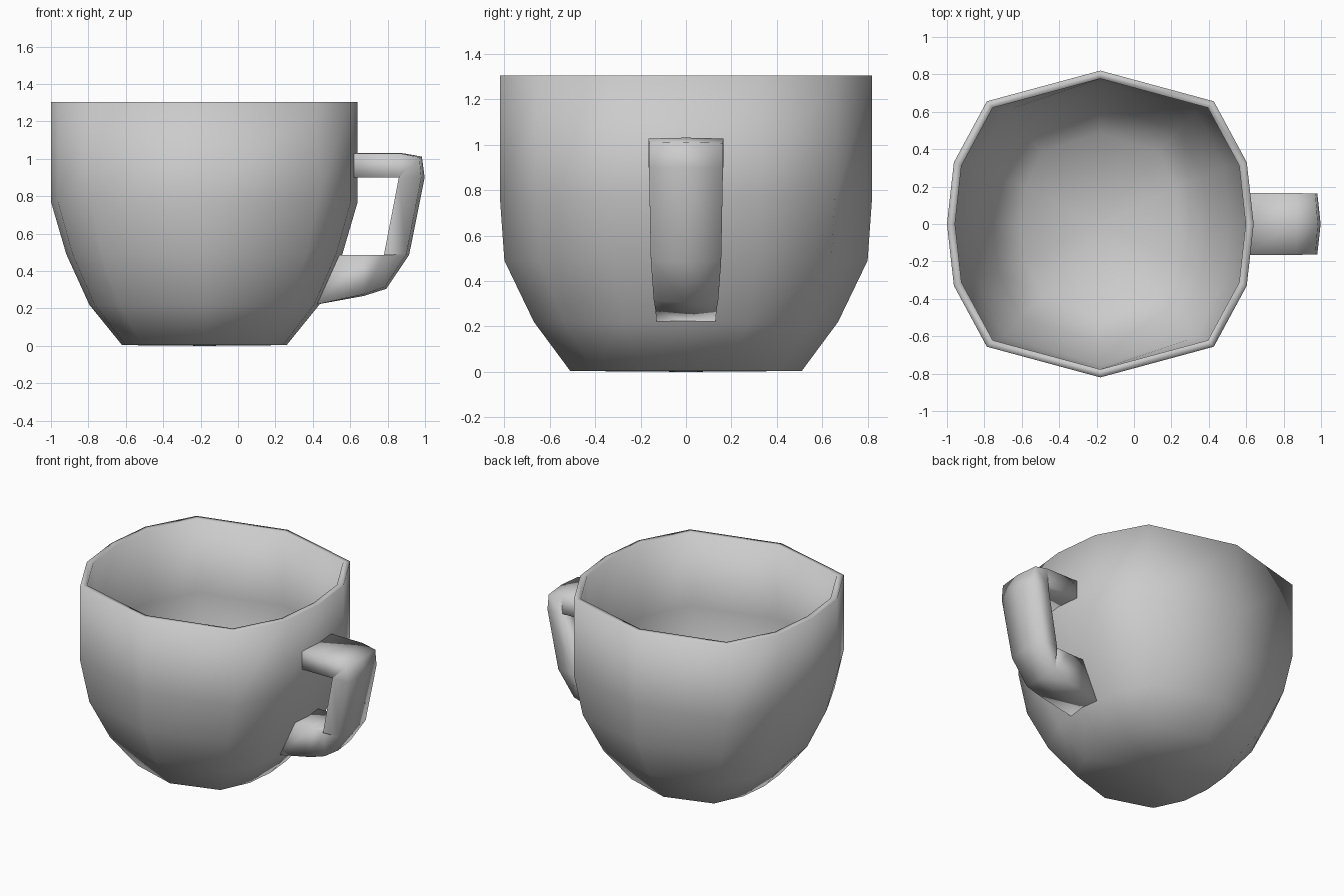
import bpy, bmesh

if "Cube" in bpy.data.objects:
    bpy.data.objects.remove(bpy.data.objects["Cube"])


def finish(bm, name):
    bmesh.ops.remove_doubles(bm, verts=bm.verts, dist=0.0005)
    bmesh.ops.recalc_face_normals(bm, faces=bm.faces)
    for f in bm.faces:
        f.smooth = True
    mesh = bpy.data.meshes.new(name)
    bm.to_mesh(mesh)
    bm.free()
    obj = bpy.data.objects.new(name, mesh)
    bpy.context.collection.objects.link(obj)
    return obj


def loft(bm, rings):
    """Bridge a list of closed point rings with quads; returns vertex rings."""
    vs = [[bm.verts.new(p) for p in ring] for ring in rings]
    for a, b in zip(vs, vs[1:]):
        n = len(a)
        for i in range(n):
            bm.faces.new((a[i], a[(i + 1) % n], b[(i + 1) % n], b[i]))
    return vs


def fan(bm, ring, centre):
    c = bm.verts.new(centre)
    for i in range(len(ring)):
        bm.faces.new((ring[i], ring[(i + 1) % len(ring)], c))


# Cup: twelve-sided outline, mirrored from one quarter, lofted up outside and down inside
CX = -0.18
quarter = [(1.0, 0.0), (0.955, 0.402), (0.74, 0.80)]
half = quarter + [(0.0, 1.0)] + [(-x, y) for x, y in reversed(quarter)]
outline = half + [(x, -y) for x, y in reversed(half[1:-1])]

# (x radius, y radius, height)
levels = [
    (0.44, 0.51, 0.004), (0.615, 0.67, 0.22), (0.738, 0.80, 0.49),
    (0.82, 0.82, 0.77), (0.82, 0.82, 1.305),
    (0.777, 0.777, 1.305), (0.777, 0.777, 0.78), (0.692, 0.755, 0.505),
    (0.573, 0.63, 0.245), (0.42, 0.485, 0.05),
]
bm = bmesh.new()
rings = loft(bm, [[(CX + x * rx, y * ry, z) for x, y in outline] for rx, ry, z in levels])
fan(bm, rings[0], (CX, 0, 0))
fan(bm, rings[-1], (CX, 0, 0.045))
finish(bm, "cup_body")

# Handle: band swept around the grip hole, slightly crowned on its outer side
# (outer x, outer z, inner x, inner z, half width, crown x, crown z)
stations = [
    (0.60, 1.028, 0.60, 0.90, 0.165, 0.0, 0.004),
    (0.87, 1.028, 0.86, 0.90, 0.165, 0.0, 0.004),
    (0.97, 1.008, 0.86, 0.90, 0.163, 0.013, 0.004),
    (0.98, 0.90, 0.86, 0.90, 0.163, 0.018, 0.0),
    (0.90, 0.49, 0.78, 0.485, 0.155, 0.015, -0.003),
    (0.785, 0.315, 0.78, 0.485, 0.142, 0.008, -0.01),
    (0.67, 0.275, 0.67, 0.485, 0.135, 0.003, -0.008),
    (0.415, 0.22, 0.53, 0.485, 0.13, 0.0, 0.0),
]
bm = bmesh.new()
rings = loft(bm, [
    [(ox, -w, oz), (ox + cx, 0, oz + cz), (ox, w, oz), (ix, w, iz), (ix, 0, iz), (ix, -w, iz)]
    for ox, oz, ix, iz, w, cx, cz in stations])
bm.faces.new(rings[0])
bm.faces.new(rings[-1])
finish(bm, "cup_handle")
